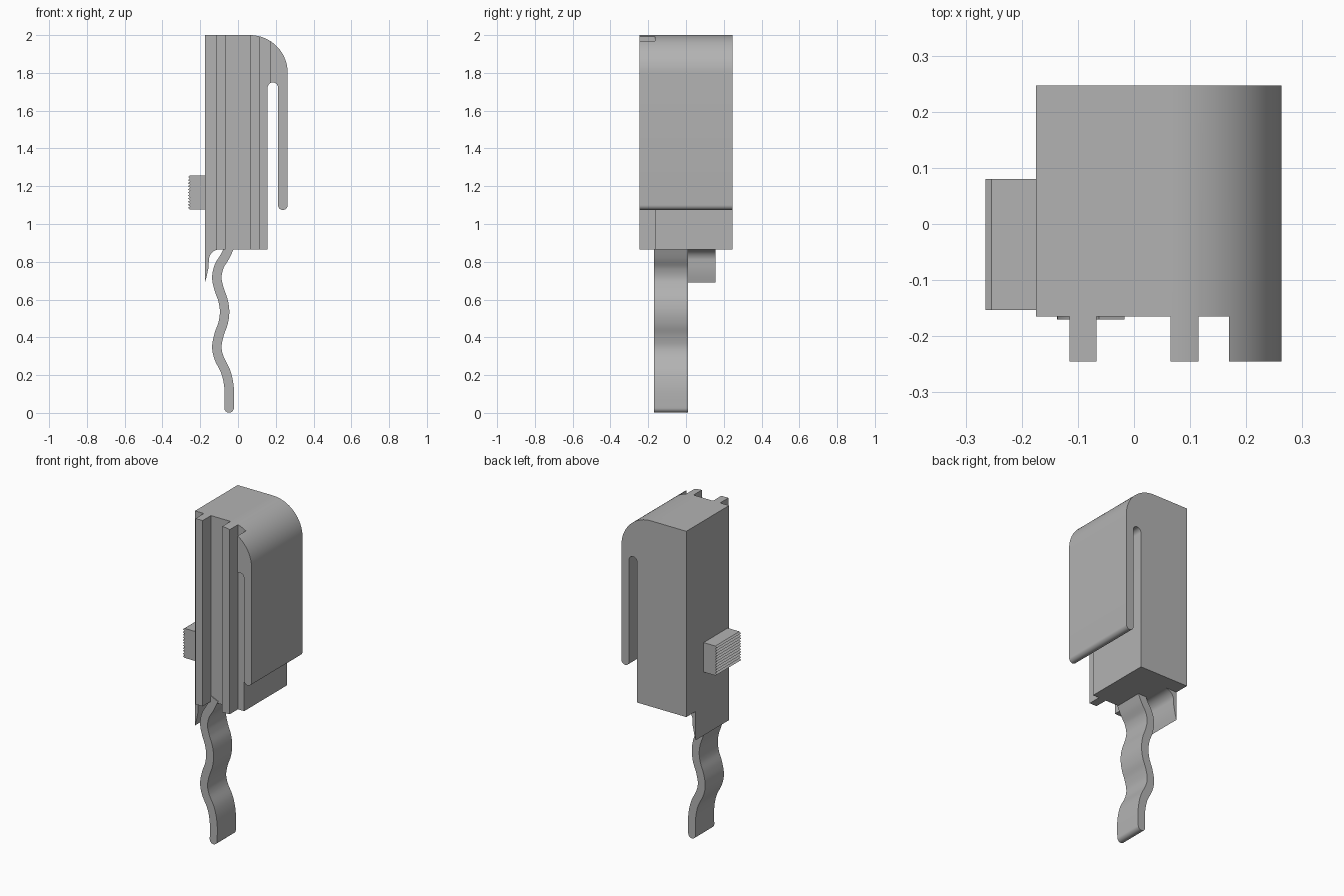
import bpy
import bmesh
from math import cos, sin, pi, radians
from mathutils import Vector

cube = bpy.data.objects.get("Cube")
if cube:
    bpy.data.objects.remove(cube, do_unlink=True)

grey = bpy.data.materials.new("plain grey")
grey.use_nodes = True
colour = (0.45, 0.45, 0.45, 1)
grey.diffuse_color = colour
grey.node_tree.nodes["Principled BSDF"].inputs["Base Color"].default_value = colour


def arc(cx, cz, r, start, end, steps=16):
    """Points on an arc in the x-z plane, angles in degrees."""
    angles = [radians(start + (end - start) * i / steps) for i in range(steps + 1)]
    return [(cx + r * cos(a), cz + r * sin(a)) for a in angles]


def extrude(name, outline, y0, y1):
    """Solid made by sweeping an x-z outline along y."""
    bm = bmesh.new()
    face = bm.faces.new([bm.verts.new((x, y0, z)) for x, z in outline])
    swept = bmesh.ops.extrude_face_region(bm, geom=[face])
    verts = [v for v in swept["geom"] if isinstance(v, bmesh.types.BMVert)]
    bmesh.ops.translate(bm, verts=verts, vec=(0, y1 - y0, 0))
    bmesh.ops.recalc_face_normals(bm, faces=bm.faces)
    mesh = bpy.data.meshes.new(name)
    bm.to_mesh(mesh)
    bm.free()
    mesh.materials.append(grey)
    obj = bpy.data.objects.new(name, mesh)
    bpy.context.collection.objects.link(obj)
    return obj


def activate(obj):
    bpy.ops.object.select_all(action='DESELECT')
    obj.select_set(True)
    bpy.context.view_layer.objects.active = obj


def smooth(obj):
    activate(obj)
    bpy.ops.object.shade_smooth_by_angle(angle=radians(30))


left, front, back, base = -0.175, -0.245, 0.247, 0.866

# Housing with the folded-over clip, in one outline
outline = [(left, base), (left, 2)]
outline += arc(0.063, 1.8, 0.2, 90, 0, 24)
outline += arc(0.2375, 1.1, 0.0255, 0, -180)
outline += arc(0.1845, 1.722, 0.0275, 0, 180)
outline += [(0.157, base)]
housing = extrude("housing", outline, front, back)

# Front recesses leave two upright rails and the wider clip
for x0, x1 in ((-0.3, -0.115), (-0.067, 0.065), (0.115, 0.169)):
    box = [(x0, 0.5), (x1, 0.5), (x1, 2.2), (x0, 2.2)]
    cutter = extrude("recess_cutter", box, -0.4, -0.165)
    cutter.hide_render = True
    cut = housing.modifiers.new("recess", 'BOOLEAN')
    cut.operation = 'DIFFERENCE'
    cut.solver = 'EXACT'
    cut.object = cutter
    activate(housing)
    bpy.ops.object.modifier_apply(modifier=cut.name)
    bpy.data.objects.remove(cutter, do_unlink=True)
smooth(housing)

# Ridged slider button
teeth, low, high = 11, 1.077, 1.257
pitch = (high - low) / teeth
button = [(left + 0.02, high), (left + 0.02, low), (-0.254, low)]
for i in range(teeth):
    button += [(-0.265, low + pitch * (i + 0.5)), (-0.254, low + pitch * (i + 1))]
extrude("slider_button", button, -0.153, 0.08)

# Tapered tab under the housing, filleted into it
tab = [(left, 0.69), (-0.166, 0.722), (-0.155, 0.775)]
tab += arc(-0.095, 0.806, 0.06, 175, 90, 10)
tab += [(-0.09, base + 0.01), (left, base + 0.01)]
smooth(extrude("lower_tab", tab, -0.165, 0.157))

# Wavy spring strip: smooth centre line given a constant thickness
knots = [(-0.047, 0.026), (-0.047, 0.13), (-0.064, 0.215), (-0.1, 0.29), (-0.112, 0.35),
         (-0.1, 0.415), (-0.079, 0.475), (-0.071, 0.535), (-0.079, 0.595), (-0.1, 0.655),
         (-0.112, 0.715), (-0.1, 0.775), (-0.068, 0.83), (-0.04, 0.89)]
knots = [Vector(k) for k in knots]
centre = []
for i in range(len(knots) - 1):
    a, b, c, d = (knots[min(max(i + k, 0), len(knots) - 1)] for k in (-1, 0, 1, 2))
    for s in range(6):
        t = s / 6
        centre.append(b + (c - a) * t / 2 + (a * 2 - b * 5 + c * 4 - d) * t * t / 2
                      + (b * 3 - a - c * 3 + d) * t ** 3 / 2)
centre.append(knots[-1])
half = 0.025
right_side, left_side = [], []
for i, p in enumerate(centre):
    along = (centre[min(i + 1, len(centre) - 1)] - centre[max(i - 1, 0)]).normalized()
    across = Vector((along.y, -along.x)) * half
    right_side.append(tuple(p + across))
    left_side.append(tuple(p - across))
tip = arc(knots[0].x, knots[0].y, half, 180, 360)[1:-1]
smooth(extrude("wavy_spring", right_side + left_side[::-1] + tip, -0.17, 0.01))
